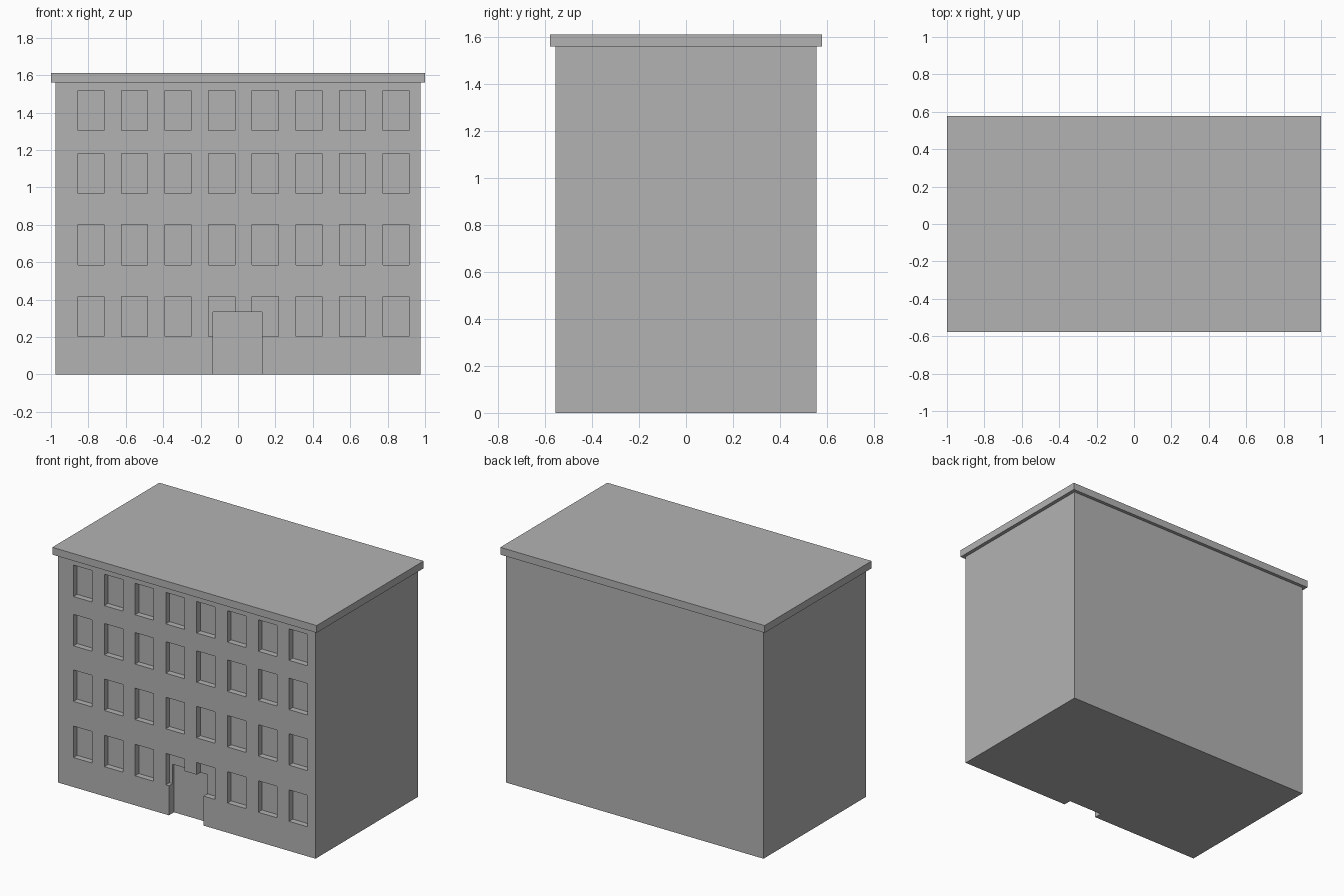
import bpy
import bmesh
from mathutils import Matrix, Vector

cube = bpy.data.objects.get("Cube")
if cube:
    bpy.data.objects.remove(cube, do_unlink=True)

grey = bpy.data.materials.new("plain_grey")
grey.use_nodes = True
grey.diffuse_color = (0.45, 0.45, 0.45, 1)
grey.node_tree.nodes["Principled BSDF"].inputs["Base Color"].default_value = grey.diffuse_color


def boxes(name, bounds):
    """One object made of boxes, each given by its low and high corner."""
    bm = bmesh.new()
    for low, high in bounds:
        low, high = Vector(low), Vector(high)
        place = Matrix.Translation((low + high) / 2) @ Matrix.Diagonal((*(high - low), 1))
        bmesh.ops.create_cube(bm, size=1, matrix=place)
    mesh = bpy.data.meshes.new(name)
    bm.to_mesh(mesh)
    bm.free()
    mesh.materials.append(grey)
    obj = bpy.data.objects.new(name, mesh)
    bpy.context.collection.objects.link(obj)
    return obj


def carve(target, cutter):
    """Cut the cutter out of the target, then discard the cutter."""
    cutter.hide_render = True
    mod = target.modifiers.new("carve", 'BOOLEAN')
    mod.operation = 'DIFFERENCE'
    mod.solver = 'EXACT'
    mod.object = cutter
    bpy.context.view_layer.objects.active = target
    bpy.ops.object.modifier_apply(modifier=mod.name)
    bpy.data.objects.remove(cutter, do_unlink=True)


HALF_X, HALF_Y = 0.975, 0.555
WALL_TOP, ROOF_TOP = 1.56, 1.61
FRONT = -HALF_Y

# Main block and overhanging flat roof
walls = boxes("walls", [((-HALF_X, -HALF_Y, 0), (HALF_X, HALF_Y, WALL_TOP))])
boxes("roof_slab", [((-1, -0.578, WALL_TOP), (1, 0.578, ROOF_TOP))])

# Window recesses: four floors of eight
WIDTH, HEIGHT, DEPTH = 0.14, 0.215, 0.04
windows = []
for sill in (0.202, 0.586, 0.966, 1.303):
    for column in range(8):
        left = -0.856 + column * 0.233
        windows.append(((left, FRONT - 0.1, sill),
                        (left + WIDTH, FRONT + DEPTH, sill + HEIGHT)))
carve(walls, boxes("window_cutter", windows))

# Entrance recess, slightly deeper than the windows
carve(walls, boxes("entrance_cutter", [((-0.134, FRONT - 0.1, -0.1),
                                        (0.128, FRONT + 0.055, 0.334))]))
